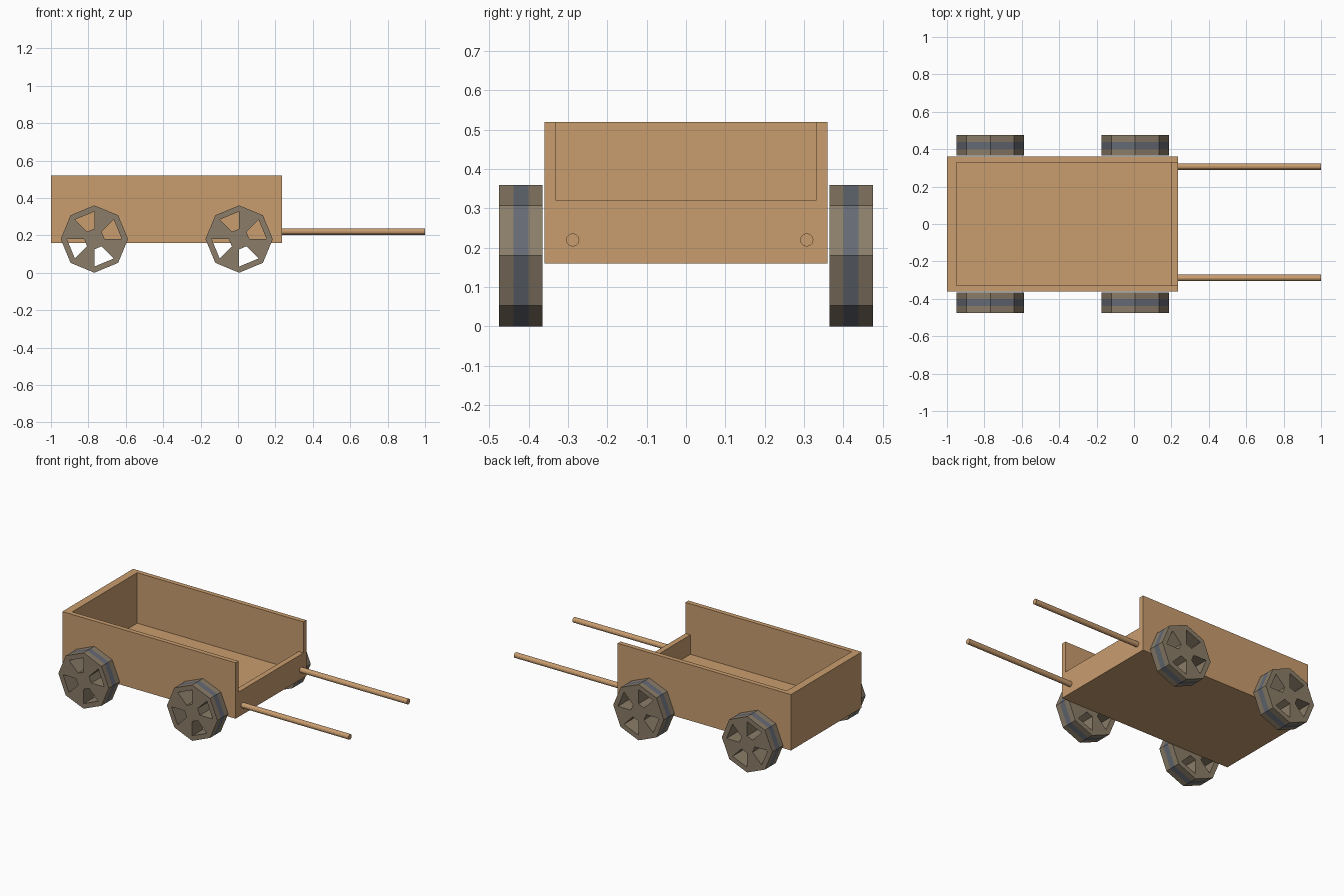
import bpy, bmesh, math
from mathutils import Vector

if "Cube" in bpy.data.objects:
    bpy.data.objects.remove(bpy.data.objects["Cube"])


def material(name, rgb):
    m = bpy.data.materials.new(name)
    m.diffuse_color = (*rgb, 1)
    m.use_nodes = True
    m.node_tree.nodes["Principled BSDF"].inputs["Base Color"].default_value = m.diffuse_color
    return m


wood = material("tan wood", (0.584, 0.337, 0.159))
wheel_wood = material("dull brown wood", (0.258, 0.205, 0.14))
iron = material("grey iron", (0.13, 0.144, 0.175))


def finish(name, bm, mats):
    bmesh.ops.recalc_face_normals(bm, faces=bm.faces)
    me = bpy.data.meshes.new(name)
    bm.to_mesh(me)
    bm.free()
    for m in mats:
        me.materials.append(m)
    ob = bpy.data.objects.new(name, me)
    bpy.context.collection.objects.link(ob)
    return ob


def board(name, lo, hi):
    bm = bmesh.new()
    bmesh.ops.create_cube(bm, size=1)
    lo, hi = Vector(lo), Vector(hi)
    for v in bm.verts:
        v.co = (lo + hi) / 2 + v.co * (hi - lo)
    return finish(name, bm, [wood])


# Cart box: two long sides, tall back, low front, floor
X0, X1, Z0, Z1 = -1.0, 0.235, 0.16, 0.52
board("left_side", (X0, 0.33, Z0), (X1, 0.36, Z1))
board("right_side", (X0, -0.36, Z0), (X1, -0.33, Z1))
board("tail_board", (X0, -0.33, Z0), (-0.95, 0.33, Z1))
board("low_front_board", (0.2, -0.33, Z0), (X1, 0.33, 0.32))
board("floor", (-0.95, -0.33, Z0), (0.2, 0.33, 0.195))

# Pulling shafts
for name, y in (("left_shaft", 0.307), ("right_shaft", -0.288)):
    bpy.ops.mesh.primitive_cylinder_add(
        vertices=12, radius=0.017, depth=1 - 0.22,
        location=((1 + 0.22) / 2, y, 0.22), rotation=(0, math.pi / 2, 0))
    shaft = bpy.context.object
    shaft.name = name
    shaft.data.materials.append(wood)


# Octagonal wheel with four alternating openings and an iron band
def wheel(name, loc):
    bm = bmesh.new()
    N, R = 8, 0.18

    def ring(r, y):
        return [bm.verts.new((r * math.cos(math.tau * i / N), y,
                              r * math.sin(math.tau * i / N))) for i in range(N)]

    def quad(a, b, i, mat=0):
        j = (i + 1) % N
        bm.faces.new((a[i], a[j], b[j], b[i])).material_index = mat

    tread = [ring(R, y) for y in (-0.055, -0.019, 0.019, 0.055)]
    rim = [ring(0.147, y) for y in (-0.055, 0.055)]
    hub = [ring(0.055, y) for y in (-0.055, 0.055)]
    for i in range(N):
        for k in range(3):
            quad(tread[k], tread[k + 1], i, 1 if k == 1 else 0)
        for s in (0, 1):
            quad(tread[3 * s], rim[s], i)
            if i % 2:                       # spoke
                quad(rim[s], hub[s], i)
        if i % 2 == 0:                      # walls of an opening
            quad(rim[0], rim[1], i)
            quad(hub[0], hub[1], i)
        bm.faces.new((rim[0][i], rim[1][i], hub[1][i], hub[0][i]))
    for h in hub:
        bm.faces.new(h)
    ob = finish(name, bm, [wheel_wood, iron])
    ob.location = loc


for end, x in (("rear", -0.768), ("front", 0.006)):
    for side, y in (("left", 0.42), ("right", -0.42)):
        wheel(f"{end}_{side}_wheel", (x, y, 0.18))
